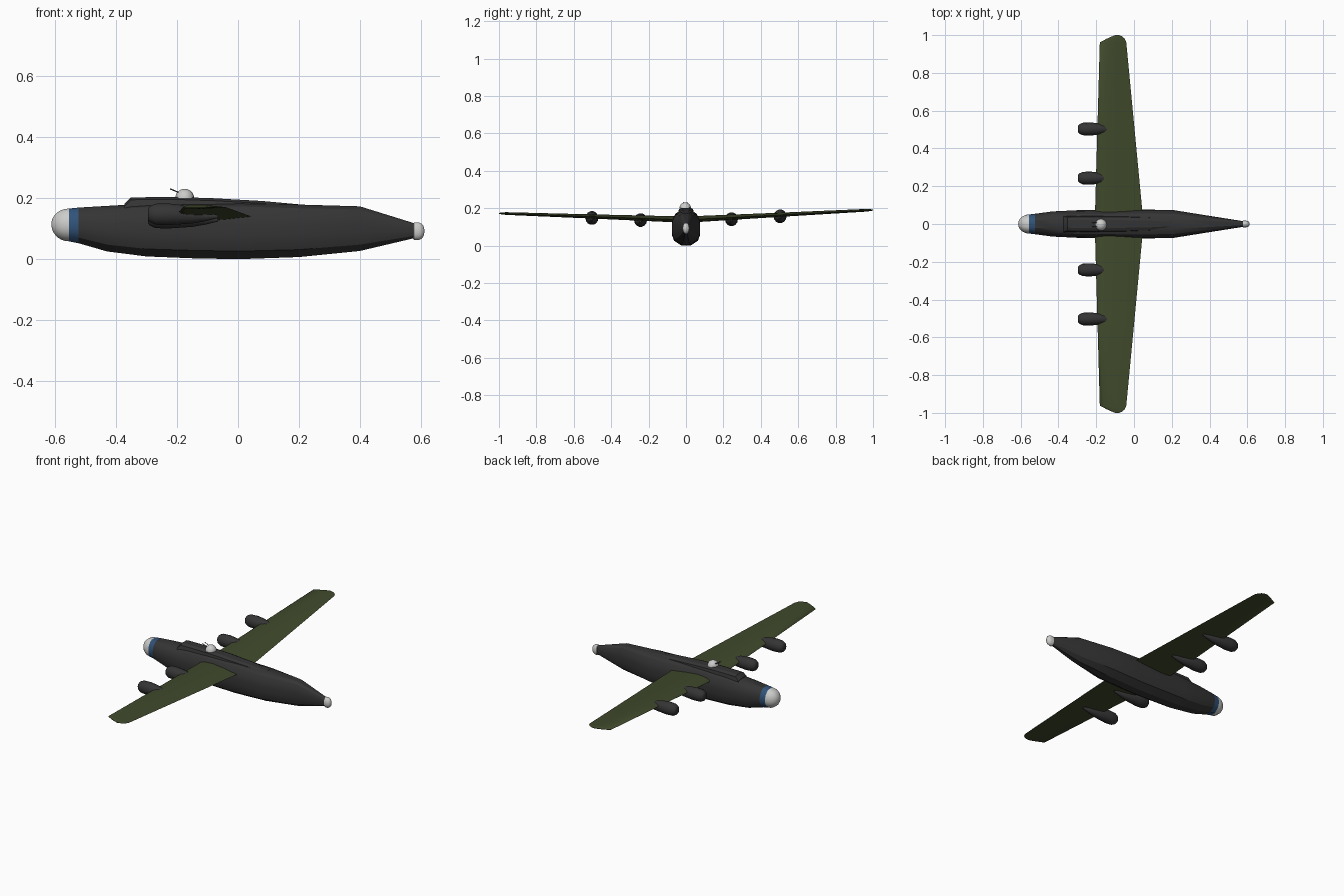
import bpy, bmesh, math
from mathutils import Vector

if "Cube" in bpy.data.objects:
    bpy.data.objects.remove(bpy.data.objects["Cube"])


def material(name, rgb):
    m = bpy.data.materials.new(name)
    m.diffuse_color = (*rgb, 1)
    m.use_nodes = True
    m.node_tree.nodes["Principled BSDF"].inputs["Base Color"].default_value = m.diffuse_color
    return m


GREY = material("charcoal", (0.035, 0.035, 0.036))
GREEN = material("olive_green", (0.052, 0.068, 0.025))
BLUE = material("blue", (0.03, 0.085, 0.19))
GLASS = material("pale_glass", (0.6, 0.6, 0.59))


def loft(name, rings, mat, angle=35):
    """Skin a list of equal-length point rings and cap both ends."""
    bm = bmesh.new()
    vs = [[bm.verts.new(p) for p in r] for r in rings]
    n = len(rings[0])
    for a, b in zip(vs, vs[1:]):
        for i in range(n):
            j = (i + 1) % n
            bm.faces.new((a[i], a[j], b[j], b[i]))
    bm.faces.new(vs[0][::-1])
    bm.faces.new(vs[-1])
    bmesh.ops.recalc_face_normals(bm, faces=bm.faces)
    me = bpy.data.meshes.new(name)
    bm.to_mesh(me)
    bm.free()
    ob = bpy.data.objects.new(name, me)
    bpy.context.collection.objects.link(ob)
    me.materials.append(mat)
    bpy.ops.object.select_all(action='DESELECT')
    ob.select_set(True)
    bpy.context.view_layer.objects.active = ob
    bpy.ops.object.shade_smooth_by_angle(angle=math.radians(angle))
    return ob


# Body cross-section: slab sides, chamfered belly, rounded top
HALF = [(0.32, 0), (0.84, 0.14), (0.97, 0.28), (1, 0.42), (1, 0.6),
        (0.93, 0.78), (0.72, 0.92), (0.38, 0.99)]


def body_ring(x, z0, z1, w, box):
    pts = []
    for u, v in HALF:
        a = math.atan2(v - 0.5, u * 0.5)
        cu, cv = math.cos(a), 0.5 + 0.5 * math.sin(a)
        u, v = cu + (u - cu) * box, cv + (v - cv) * box
        pts.append((u * w, z0 + v * (z1 - z0)))
    pts += [(-y, z) for y, z in reversed(pts)]
    return [(x, y, z) for y, z in pts]


# Fuselage: x, bottom, top, half width, boxiness
BAND = (-0.523, 0.05, 0.173, 0.055, 0.2)
loft("fuselage", [body_ring(*s) for s in (
    BAND, (-0.43, 0.024, 0.178, 0.067, 0.6), (-0.3, 0.009, 0.184, 0.073, 1),
    (-0.15, 0.003, 0.188, 0.075, 1), (0, 0, 0.188, 0.076, 1),
    (0.2, 0.007, 0.181, 0.075, 1), (0.4, 0.027, 0.175, 0.043, 1),
    (0.585, 0.07, 0.117, 0.014, 0.5))], GREY, 28)

# Painted band behind the nose
NOSE = (-0.555, 0.056, 0.17, 0.051, 0)
loft("nose_band", [body_ring(*s) for s in (NOSE, BAND)], BLUE)

# Glazed nose dome
dome = []
for i in range(8):
    a = math.radians(i * 12.3)
    r = max(math.cos(a), 0.06)
    dome.append(body_ring(-0.555 - 0.058 * math.sin(a), 0.115 - 0.059 * r,
                          0.115 + 0.055 * r, 0.051 * r, 0))
loft("nose_glass", dome, GLASS, 50)

# Glazed tail position
loft("tail_glass", [body_ring(x, 0.092 - h, 0.092 + h, w, 0) for x, h, w in (
    (0.574, 0.024, 0.013), (0.578, 0.031, 0.018), (0.592, 0.031, 0.018),
    (0.602, 0.027, 0.016), (0.609, 0.018, 0.011), (0.612, 0.004, 0.003))],
    GLASS, 50)

# Cockpit hump running back into a tapering spine
hump = []
for x, top, w in ((-0.373, 0.181, 0.036), (-0.352, 0.203, 0.033),
                  (-0.2, 0.204, 0.034), (-0.08, 0.2, 0.034),
                  (0.08, 0.191, 0.03), (0.2, 0.18, 0.02)):
    hump.append([(x, y * w, z) for y, z in (
        (-1.3, 0.165), (-1.1, top - 0.008), (-0.6, top), (0.6, top),
        (1.1, top - 0.008), (1.3, 0.165))])
loft("cockpit_spine", hump, GREY, 25)


def wing_z(y):
    """Dihedral, with the slight roll of the whole wing."""
    return 0.137 + 0.044 * abs(y) + 0.009 * y


# Wings: airfoil sections out to a clipped, rounded tip
FOIL = [(0, 0), (0.04, 0.5), (0.15, 0.85), (0.35, 1), (0.65, 0.65), (1, 0.04),
        (0.65, -0.5), (0.35, -0.8), (0.15, -0.75), (0.04, -0.45)]
SECTIONS = [(0, -0.207, 0.049, 0.018), (0.07, -0.206, 0.044, 0.018),
            (0.5, -0.194, 0.003, 0.0125), (0.962, -0.181, -0.041, 0.008),
            (0.982, -0.142, -0.05, 0.006), (0.994, -0.115, -0.064, 0.004),
            (1.0, -0.1, -0.08, 0.002)]
for side, label in ((1, "left"), (-1, "right")):
    loft(label + "_wing", [[(a + (b - a) * u, side * y, wing_z(side * y) + t * v)
                            for u, v in FOIL] for y, a, b, t in SECTIONS],
         GREEN, 40)

# Engine nacelles: chamfered cowl, then a tail tapering under the wing
for y, label in ((0.503, "outer_left"), (0.243, "inner_left"),
                 (-0.243, "inner_right"), (-0.503, "outer_right")):
    rings = []
    zc = wing_z(y) - (0.007 if abs(y) > 0.4 else 0.009)
    for x, r, dz in ((-0.296, 0.018, 0), (-0.29, 0.026, 0), (-0.272, 0.035, 0),
                     (-0.235, 0.037, 0), (-0.19, 0.033, -0.001),
                     (-0.15, 0.026, -0.005), (-0.105, 0.015, -0.008),
                     (-0.065, 0.005, -0.008)):
        rings.append([(x, y + 0.94 * r * math.cos(k * math.tau / 14),
                       zc + dz + r * math.sin(k * math.tau / 14))
                      for k in range(14)])
    loft("engine_" + label, rings, GREY, 40)

# Dorsal turret dome
rings = []
for i in range(8):
    a = math.radians(i * 12.4)
    r = 0.031 * max(math.cos(a), 0.05)
    rings.append([(-0.175 + r * math.cos(k * math.tau / 16),
                   -0.004 + r * math.sin(k * math.tau / 16),
                   0.2 + 0.031 * math.sin(a)) for k in range(16)])
loft("turret_dome", rings, GLASS, 50)

# Turret guns
for k, y in enumerate((-0.014, 0.006)):
    p, q = Vector((-0.185, y, 0.215)), Vector((-0.223, y, 0.231))
    bpy.ops.mesh.primitive_cylinder_add(vertices=6, radius=0.002,
                                        depth=(q - p).length,
                                        location=(p + q) / 2)
    gun = bpy.context.object
    gun.name = "turret_gun_%d" % (k + 1)
    gun.rotation_euler = (q - p).to_track_quat('Z', 'Y').to_euler()
    gun.data.materials.append(GREY)
